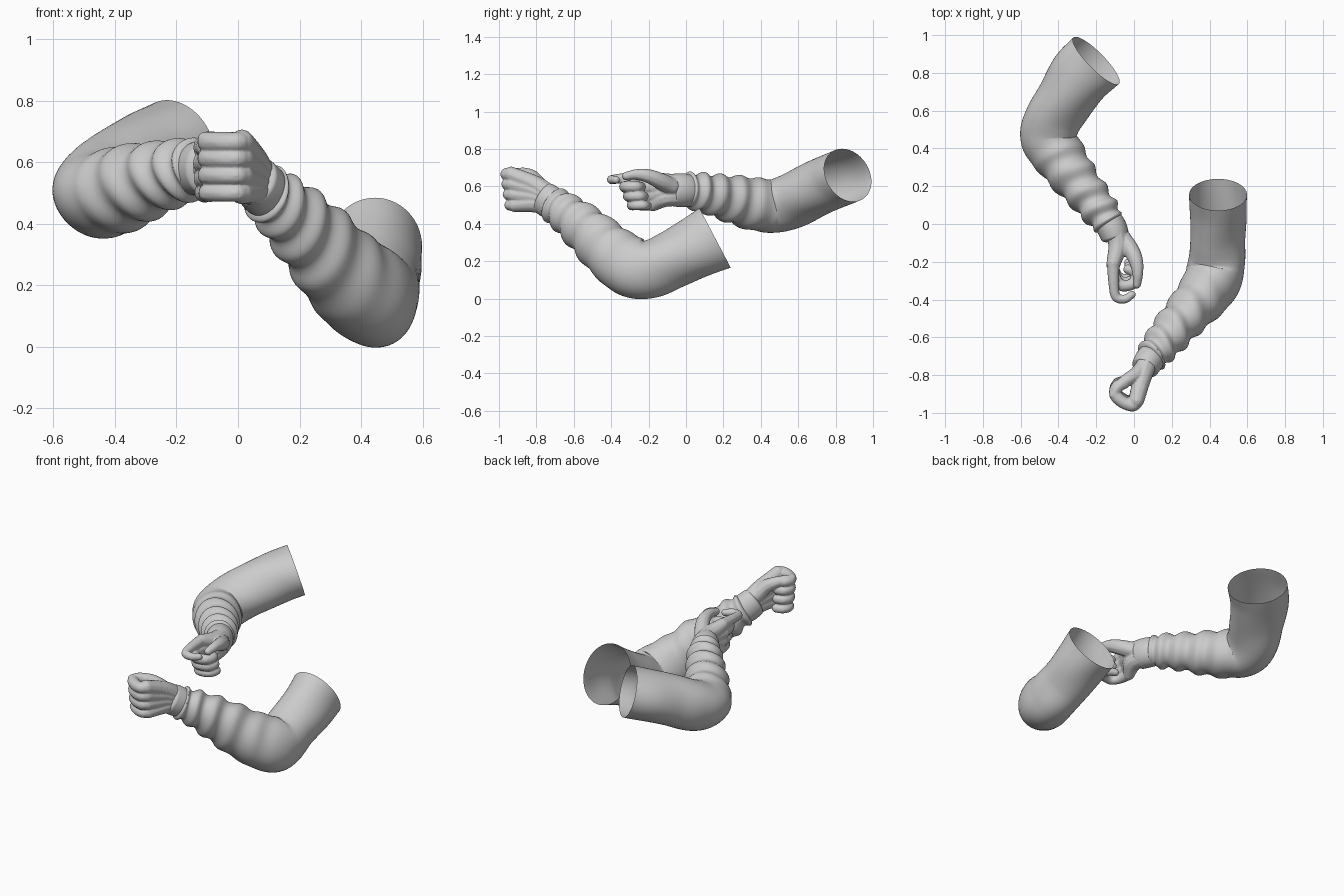
import bpy, bmesh, math
from mathutils import Vector

if "Cube" in bpy.data.objects:
    bpy.data.objects.remove(bpy.data.objects["Cube"])

UP = Vector((0, 0, 1))


def spline(rows, steps):
    """Catmull-Rom through rows of equal-length number tuples."""
    p = [Vector(r) for r in rows]
    p = [p[0] * 2 - p[1]] + p + [p[-1] * 2 - p[-2]]
    out = []
    for i in range(1, len(p) - 2):
        for k in range(steps):
            t = k / steps
            out.append(0.5 * (2 * p[i] + (p[i + 1] - p[i - 1]) * t
                              + (2 * p[i - 1] - 5 * p[i] + 4 * p[i + 1] - p[i + 2]) * t * t
                              + (3 * p[i] - p[i - 1] - 3 * p[i + 1] + p[i + 2]) * t ** 3))
    return out + [p[-2]]


def finish(bm, name, angle=50):
    bmesh.ops.recalc_face_normals(bm, faces=bm.faces)
    me = bpy.data.meshes.new(name)
    bm.to_mesh(me)
    bm.free()
    ob = bpy.data.objects.new(name, me)
    bpy.context.collection.objects.link(ob)
    bpy.ops.object.select_all(action='DESELECT')
    ob.select_set(True)
    bpy.context.view_layer.objects.active = ob
    bpy.ops.object.shade_smooth_by_angle(angle=math.radians(angle))
    return ob


def loft(name, rows, bump, steps=12, sides=56):
    """Open tube through rows of (x, y, z, half width, half height)."""
    pts = spline([r[:3] for r in rows], steps)
    rad = spline([r[3:] for r in rows], steps)
    n = len(pts) - 1
    bm = bmesh.new()
    prev = None
    for i, c in enumerate(pts):
        t = (pts[min(i + 1, n)] - pts[max(i - 1, 0)]).normalized()
        u = t.cross(UP).normalized()
        v = u.cross(t)
        ring = []
        for k in range(sides):
            a = 2 * math.pi * k / sides
            d = bump(i / n, a)
            ring.append(bm.verts.new(c + u * math.cos(a) * (rad[i][0] + d)
                                     + v * math.sin(a) * (rad[i][1] + d)))
        if prev:
            for k in range(sides):
                j = (k + 1) % sides
                bm.faces.new((prev[k], prev[j], ring[j], ring[k]))
        prev = ring
    return finish(bm, name)


def sleeve_folds(phase):
    def f(s, a):
        w = min(1, max(0, (s - 0.42) / 0.3))
        w = w * w * (3 - 2 * w)
        rings = math.sin(s * 58 + phase + 1.3 * math.sin(a + phase) + 0.6 * math.sin(2 * a))
        drape = math.sin(3 * a + s * 15 + phase) * math.sin(math.pi * min(1, s * 1.5))
        roll = -0.02 * max(0, (s - 0.97) / 0.03) ** 2
        return 0.010 * w * rings + 0.005 * drape + roll
    return f


def cuff_shape(s, a):
    return 0.004 * math.sin(s * math.pi) - 0.02 * max(0, (s - 0.85) / 0.15) ** 2


def add_chain(bm, rows):
    """Soft rod of overlapping balls through rows of (x, y, z, radius)."""
    last = None
    for p in spline(rows, 14):
        c, r = Vector(p[:3]), p[3]
        if last is not None and (c - last).length < 0.22 * r:
            continue
        last = c
        ret = bmesh.ops.create_icosphere(bm, subdivisions=2, radius=r)
        bmesh.ops.translate(bm, verts=ret['verts'], vec=c)


def hand(name, chains):
    bm = bmesh.new()
    for c in chains:
        add_chain(bm, c)
    ob = finish(bm, name, 180)
    m = ob.modifiers.new("merge", 'REMESH')
    m.mode = 'VOXEL'
    m.voxel_size = 0.005
    m.use_smooth_shade = True
    m = ob.modifiers.new("soften", 'SMOOTH')
    m.factor = 0.5
    m.iterations = 4
    return ob


# sleeves: shoulder opening -> elbow -> wrist
back_arm = [(-.20, .865, .66, .172, .148), (-.28, .785, .625, .168, .148), (-.36, .67, .575, .155, .148),
            (-.43, .56, .525, .15, .148), (-.45, .46, .497, .148, .142), (-.395, .36, .505, .138, .14),
            (-.32, .25, .532, .12, .125), (-.24, .15, .555, .105, .108), (-.175, .065, .572, .095, .098),
            (-.125, .0, .58, .082, .09)]
front_arm = [(.445, .155, .325, .153, .18), (.445, .05, .27, .15, .165), (.44, -.08, .208, .145, .155),
             (.44, -.20, .16, .15, .155), (.42, -.295, .17, .152, .162), (.345, -.40, .24, .135, .152),
             (.26, -.50, .335, .115, .135), (.185, -.59, .415, .105, .115), (.125, -.665, .473, .09, .098),
             (.085, -.715, .508, .08, .09)]
loft("back_sleeve", back_arm, sleeve_folds(0.4))
loft("front_sleeve", front_arm, sleeve_folds(2.0))

# cuffs
loft("back_cuff", [(-.145, .03, .577, .075, .084), (-.115, -.025, .58, .075, .086),
                   (-.095, -.08, .58, .072, .086)], cuff_shape)
loft("front_cuff", [(.10, -.695, .493, .075, .084), (.075, -.73, .518, .073, .086),
                    (.052, -.772, .545, .07, .086)], cuff_shape)

# back hand: index finger reaching forward, the rest curled around a grip
Z, R = (.650, .598, .547, .498), (.032, .032, .030, .027)
chains = []
for i in range(4):
    z, r, dy = Z[i], R[i], max(0, i - 1) * .018
    chains.append([(-.10, -.03, .58 + (1.5 - i) * .02, .058), (-.085, -.11, .58 + (1.5 - i) * .026, .052),
                   (-.11, -.215 + dy, z, r + .006)])
    if i:
        chains.append([(-.11, -.215 + dy, z, r + .003), (-.10, -.285 + dy, z, r), (-.065, -.325 + dy, z, r),
                       (-.005, -.315 + dy, z, r * .95), (.012, -.265 + dy, z, r * .9), (-.03, -.24 + dy, z, r * .85)])
chains.append([(-.11, -.215, .65, .035), (-.107, -.32, .645, .029), (-.095, -.385, .638, .026),
               (-.05, -.398, .636, .024), (-.008, -.372, .635, .021)])
chains.append([(-.06, -.08, .60, .05), (-.015, -.14, .63, .045), (.012, -.20, .655, .038),
               (.02, -.265, .664, .029), (.015, -.32, .655, .023)])
hand("back_hand", chains)

# front hand: closed fist with the thumb on top
Z, R = (.665, .612, .557, .500), (.034, .034, .033, .030)
chains = []
for i in range(4):
    z, r, dy = Z[i], R[i], i * .006
    chains.append([(.07, -.73, .525 + (1.5 - i) * .02, .056), (.045, -.81, .56 + (1.5 - i) * .034, .05),
                   (.012, -.935 + dy, z, r + .008)])
    chains.append([(.015, -.93 + dy, z, r + .004), (-.005, -.96 + dy, z, r), (-.055, -.945 + dy, z, r),
                   (-.098, -.905 + dy, z, r), (-.09, -.86 + dy, z, r * .9), (-.05, -.845 + dy, z, r * .85)])
chains.append([(.045, -.77, .58, .05), (.01, -.80, .625, .043), (-.035, -.825, .655, .036),
               (-.085, -.865, .672, .029), (-.108, -.905, .675, .024)])
hand("front_hand", chains)
